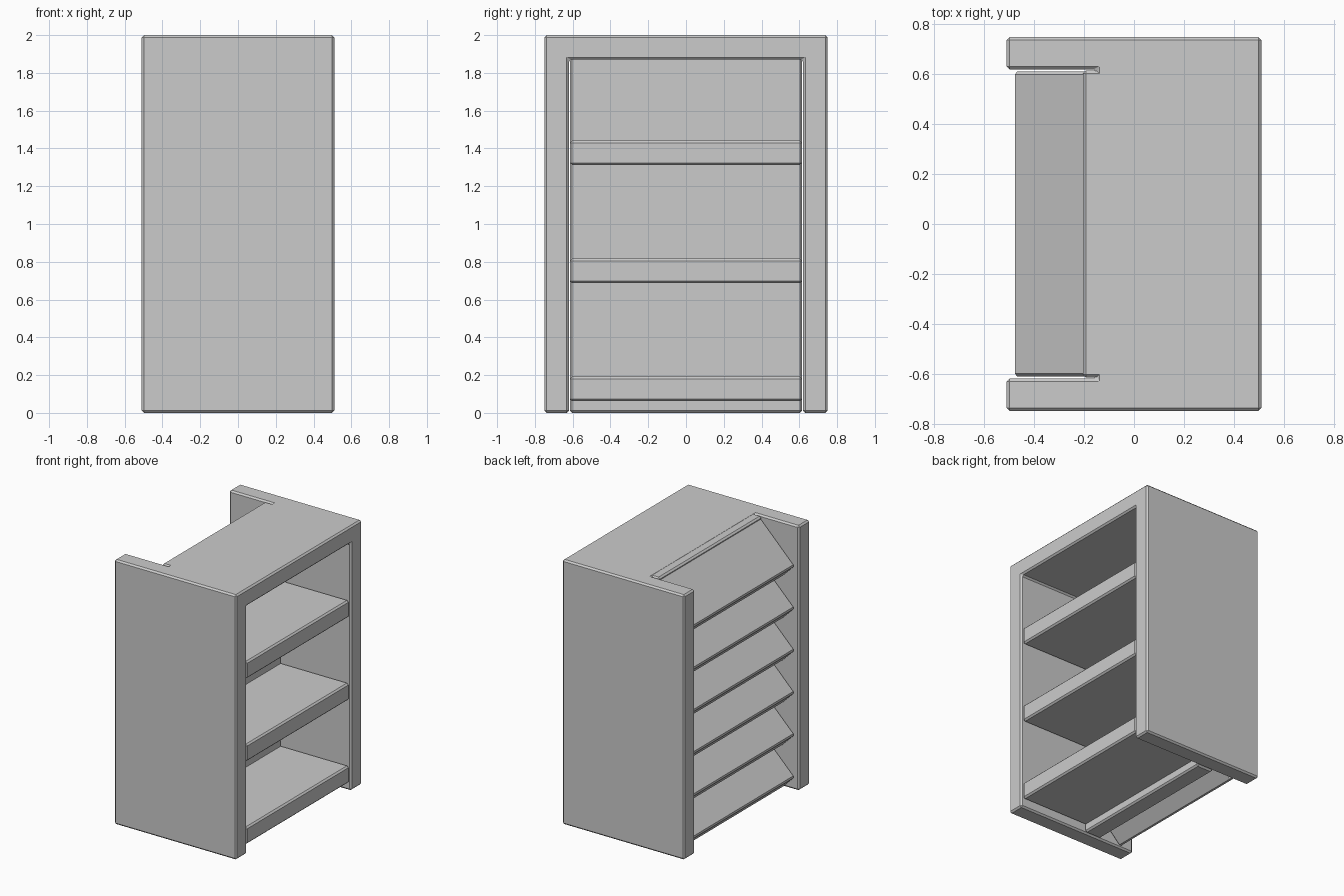
import bpy, bmesh, math
from mathutils import Matrix

if "Cube" in bpy.data.objects:
    bpy.data.objects.remove(bpy.data.objects["Cube"])

BEVEL = 0.012


def add_bevel(obj):
    mod = obj.modifiers.new("edge_bevel", 'BEVEL')
    mod.width = BEVEL
    mod.segments = 1
    mod.limit_method = 'ANGLE'
    mod.angle_limit = math.radians(30)


def prism(name, profile, y0, y1, bevel=True):
    """Extrude an x-z outline along y."""
    bm = bmesh.new()
    face = bm.faces.new([bm.verts.new((x, y0, z)) for x, z in profile])
    ext = bmesh.ops.extrude_face_region(bm, geom=[face])
    moved = [g for g in ext["geom"] if isinstance(g, bmesh.types.BMVert)]
    bmesh.ops.translate(bm, verts=moved, vec=(0, y1 - y0, 0))
    bmesh.ops.recalc_face_normals(bm, faces=bm.faces)
    mesh = bpy.data.meshes.new(name)
    bm.to_mesh(mesh)
    bm.free()
    obj = bpy.data.objects.new(name, mesh)
    bpy.context.collection.objects.link(obj)
    if bevel:
        add_bevel(obj)
    return obj


def rect(x0, x1, z0, z1):
    return [(x0, z0), (x1, z0), (x1, z1), (x0, z1)]


# Case: two sides and a top in one piece, open at both ends and rear top
case = prism("case", rect(-0.51, 0.51, 0, 2), -0.75, 0.75, bevel=False)
cutter = prism("case_cutter",
               [(-1, -1), (1, -1), (1, 1.87), (-0.15, 1.87), (-0.15, 3), (-1, 3)],
               -0.62, 0.62, bevel=False)
cutter.hide_render = True
cutter.hide_viewport = True
cut = case.modifiers.new("opening", 'BOOLEAN')
cut.operation = 'DIFFERENCE'
cut.solver = 'EXACT'
cut.object = cutter
add_bevel(case)

# Back panel between shelves and slats
prism("back_panel", rect(-0.205, -0.065, 0, 1.999), -0.615, 0.615)

# Three shelves
for i in range(3):
    z = 0.062 + 0.625 * i
    prism(f"shelf_{i + 1}", rect(-0.12, 0.5, z, z + 0.13), -0.615, 0.615)

# Six thick slats sloping down at 45 degrees behind the back panel
THICK, RUN = 0.15, 0.29
d = THICK * math.sqrt(0.5)
for i in range(6):
    x, z = -0.485, 1.70 - 0.319 * i
    outline = [(x, z), (x + d, z - d), (x + d + RUN, z - d + RUN), (x + RUN, z + RUN)]
    prism(f"slat_{i + 1}", outline, -0.612, 0.612)
